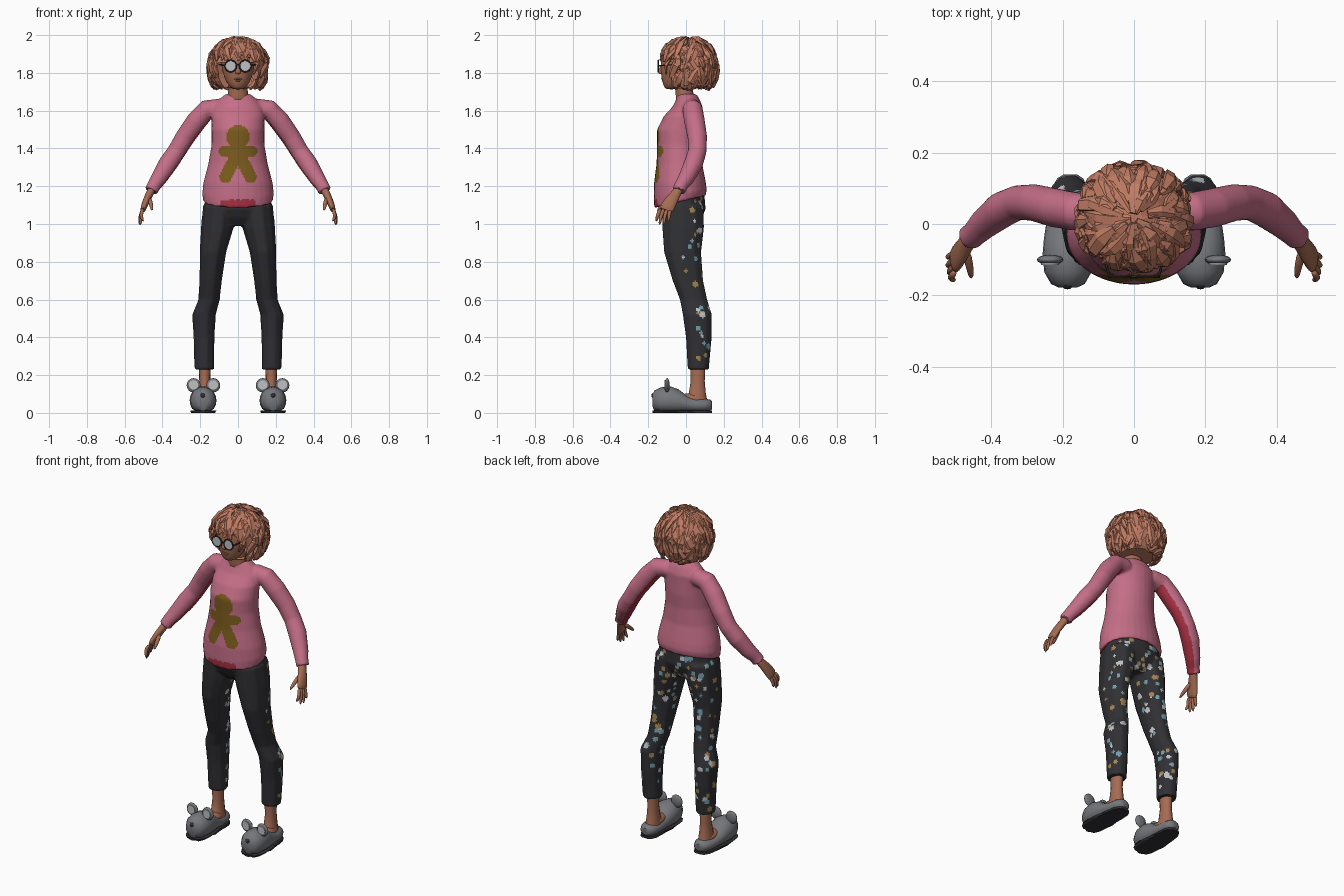
import bpy, bmesh, math, random
from mathutils import Vector, Matrix
from mathutils.kdtree import KDTree

random.seed(4)
if "Cube" in bpy.data.objects:
    bpy.data.objects.remove(bpy.data.objects["Cube"])

X, Y, Z = Vector((1, 0, 0)), Vector((0, 1, 0)), Vector((0, 0, 1))


def material(name, *rgb):
    m = bpy.data.materials.new(name)
    m.use_nodes = True
    m.diffuse_color = (*rgb, 1)
    m.node_tree.nodes["Principled BSDF"].inputs["Base Color"].default_value = (*rgb, 1)
    return m


SKIN = material("skin", .38, .15, .085)
HAIR = material("hair", .53, .2, .125)
PINK = material("pink_wool", .55, .155, .24)
RED = material("red_wool", .40, .03, .055)
BROWN = material("gingerbread_brown", .2, .105, .012)
CHARCOAL = material("charcoal", .03, .03, .035)
GREY = material("slipper_grey", .18, .185, .2)
PALE = material("pale_grey", .52, .53, .55)
BLUE = material("light_blue", .17, .34, .41)
TAN = material("tan", .36, .23, .08)


def sweep(bm, rings, sides=16, axes=None, ref=Y):
    """Skin a tube through rings (x, y, z, a, b, optional tilt) and cap it."""
    pts = [Vector(r[:3]) for r in rings]
    loops = []
    for i, r in enumerate(rings):
        if axes:
            u, v = axes
        else:
            t = (pts[min(i + 1, len(pts) - 1)] - pts[max(i - 1, 0)]).normalized()
            u = t.cross(ref).normalized()
            v = t.cross(u)
        tilt = r[5] if len(r) > 5 else 0
        loop = []
        for k in range(sides):
            a = math.tau * k / sides
            d = v * math.sin(a) * r[4]
            loop.append(bm.verts.new(pts[i] + u * math.cos(a) * r[3] + d + Z * tilt * d.y))
        loops.append(loop)
    for a, b in zip(loops, loops[1:]):
        for k in range(sides):
            bm.faces.new((a[k], a[k - 1], b[k - 1], b[k]))
    bm.faces.new(loops[0])
    bm.faces.new(loops[-1][::-1])


def ball(bm, centre, size, segments=16):
    bmesh.ops.create_uvsphere(bm, u_segments=segments, v_segments=segments // 2, radius=1,
                              matrix=Matrix.Translation(centre) @ Matrix.Diagonal((*size, 1)))


def disc(bm, centre, radius, depth):
    """Short cylinder facing front."""
    bmesh.ops.create_cone(bm, cap_ends=True, segments=20, radius1=radius, radius2=radius, depth=depth,
                          matrix=Matrix.Translation(centre) @ Matrix.Rotation(math.pi / 2, 4, 'X'))


def make(name, bm, mats, smooth=True, subdivide=0, voxel=0):
    bmesh.ops.recalc_face_normals(bm, faces=bm.faces)
    me = bpy.data.meshes.new(name)
    bm.to_mesh(me)
    bm.free()
    ob = bpy.data.objects.new(name, me)
    bpy.context.collection.objects.link(ob)
    if subdivide:
        ob.modifiers.new("round", 'SUBSURF').levels = subdivide
    if voxel:
        mod = ob.modifiers.new("fuse", 'REMESH')
        mod.mode, mod.voxel_size = 'VOXEL', voxel
        soft = ob.modifiers.new("soften", 'SMOOTH')
        soft.factor, soft.iterations = .5, 4
    if subdivide or voxel:
        deps = bpy.context.evaluated_depsgraph_get()
        me = bpy.data.meshes.new_from_object(ob.evaluated_get(deps))
        ob.modifiers.clear()
        ob.data = me
    me.materials.clear()
    for m in mats:
        me.materials.append(m)
    if smooth:
        me.shade_smooth()
        me.set_sharp_from_angle(angle=math.radians(40))
    return ob


def near_segment(x, z, a, b, radius):
    p, a, b = Vector((x, z)), Vector(a), Vector(b)
    t = max(0, min(1, (p - a).dot(b - a) / (b - a).length_squared))
    return (a + (b - a) * t - p).length < radius


# Sweater: torso and sleeves fused together
bm = bmesh.new()
sweep(bm, [(0, y, z, a, b, tilt) for y, z, a, b, tilt in (
    (-.032, 1.118, .183, .136, .24), (-.03, 1.16, .19, .14, .15), (-.032, 1.22, .183, .137, 0),
    (-.035, 1.32, .157, .121, 0), (-.035, 1.42, .14, .118, 0), (-.032, 1.5, .14, .121, 0),
    (-.015, 1.57, .14, .103, 0), (.008, 1.62, .13, .08, 0), (.01, 1.66, .1, .062, 0),
    (.005, 1.688, .066, .05, 0))], 28, (X, Y))
for s in (1, -1):
    sweep(bm, [(s * x, y, z, r, r) for x, y, z, r in (
        (.09, .03, 1.615, .05), (.165, .035, 1.605, .054), (.22, .045, 1.545, .055),
        (.28, .06, 1.46, .052), (.325, .06, 1.385, .049), (.37, .04, 1.32, .051),
        (.42, 0, 1.24, .043), (.447, -.028, 1.2, .036), (.46, -.038, 1.175, .037))], 18)
sweater = make("sweater", bm, [PINK, RED, BROWN], voxel=.008)
for f in sweater.data.polygons:
    (x, y, z), n = f.center, f.normal
    side = math.copysign(1, x)
    under = n.dot(Vector((-.72 * side, .1, -.68)))
    if (abs(x) > .13 and z < 1.58 and under > .76) or (z < 1.17 and n.z < -.7 and abs(x) < .2):
        f.material_index = 1
    elif n.y < -.2 and z < 1.128 and abs(x) < .095:
        f.material_index = 1
    elif n.y < -.1 and abs(x) < .12 and (
            (Vector((x, z)) - Vector((0, 1.46))).length < .063
            or near_segment(x, z, (-.075, 1.385), (.075, 1.385), .028)
            or near_segment(x, z, (0, 1.38), (.065 * side, 1.25), .033)):
        f.material_index = 2

# Trousers: hips and legs fused, with scattered printed spots
bm = bmesh.new()
sweep(bm, [(0, -.018, 1.17, .17, .115), (0, -.018, 1.08, .18, .122),
           (0, -.015, 1.03, .15, .1), (0, -.01, .99, .08, .07)], 16, (X, Y))
for s in (1, -1):
    sweep(bm, [(s * x, y, z, a, b) for x, y, z, a, b in (
        (.1, -.018, 1.1, .085, .115), (.11, -.015, .98, .087, .115), (.132, -.018, .85, .07, .102),
        (.145, .01, .7, .06, .084), (.153, .04, .6, .057, .075), (.18, .06, .52, .063, .08),
        (.18, .068, .4, .056, .071), (.178, .065, .23, .053, .058))], 10, (X, Y))
trousers = make("trousers", bm, [CHARCOAL, BLUE, PALE, TAN], voxel=.008)
faces = trousers.data.polygons
tree = KDTree(len(faces))
for f in faces:
    tree.insert(f.center, f.index)
tree.balance()
printed = [f for f in faces if f.normal.y > -.15 and f.center.z > .25]
for i in range(150):
    seed = random.choice(printed)
    for co, index, dist in tree.find_range(seed.center, random.uniform(.008, .018)):
        if faces[index].normal.dot(seed.normal) > .3:
            faces[index].material_index = 1 + i % 3

# Head with nose, lips and neck
bm = bmesh.new()
sweep(bm, [(0, y, z, a, b) for y, z, a, b in (
    (-.078, 1.712, .025, .028), (-.07, 1.727, .046, .048), (-.058, 1.755, .066, .07),
    (-.048, 1.8, .083, .087), (-.04, 1.85, .092, .097), (-.03, 1.9, .092, .1),
    (-.015, 1.945, .07, .08), (-.01, 1.965, .04, .04))], 16, (X, Y))
sweep(bm, [(0, -.122, 1.85, .008, .01), (0, -.132, 1.82, .011, .012), (0, -.138, 1.803, .018, .014),
           (0, -.13, 1.792, .014, .01)], 8, (X, Y))
ball(bm, (0, -.121, 1.768), (.026, .012, .006), 10)
ball(bm, (0, -.118, 1.759), (.022, .012, .006), 10)
sweep(bm, [(0, -.005, 1.63, .066, .055), (0, -.005, 1.685, .055, .048), (0, -.015, 1.73, .05, .048),
           (0, -.02, 1.79, .052, .05)], 14, (X, Y))
make("head", bm, [SKIN], subdivide=1)

# Glasses
bm = bmesh.new()
for s in (1, -1):
    disc(bm, (s * .039, -.146, 1.836), .029, .006)
make("lenses", bm, [PALE], smooth=False)
bm = bmesh.new()
for s in (1, -1):
    rim = []
    for k in range(21):
        a = math.tau * k / 20
        rim.append((s * .039 + .03 * math.cos(a), -.147, 1.836 + .03 * math.sin(a), .0045, .0045))
    sweep(bm, rim, 6)
    sweep(bm, [(s * .069, -.146, 1.838, .004, .004), (s * .1, -.04, 1.845, .004, .004)], 6, (X, Z))
sweep(bm, [(-.012, -.148, 1.842, .004, .004), (.012, -.148, 1.842, .004, .004)], 6)
make("glasses_frame", bm, [CHARCOAL])


# Hair: an inner cap covered in chunky flat-sided curls
def scalp(theta, phi, scale=1):
    t = math.degrees(theta)
    out = math.sin(theta) if t < 90 else 1 - .25 * ((t - 90) / 60) ** 2
    return Vector((.158 * out * math.sin(phi) * scale, .015 - .153 * out * math.cos(phi) * scale,
                   1.842 + .145 * math.cos(theta) * scale))


bm = bmesh.new()
cap = []
for t in range(8, 160, 15):
    p = scalp(math.radians(t), math.pi / 2, .9)
    cap.append((0, .015, p.z, p.x, p.x * .97))
sweep(bm, cap, 18, (X, Y))
for v in bm.verts:
    v.co += Vector([random.uniform(-.006, .006) for _ in range(3)])
opening = [f for f in bm.faces if f.calc_center_median().y < -.055 and f.calc_center_median().z < 1.865]
bmesh.ops.delete(bm, geom=opening, context='FACES')
for i in range(230):
    phi = random.uniform(-math.pi, math.pi)
    lowest = random.uniform(70, 84) if abs(phi) < .85 else 155
    start = random.uniform(3, lowest - 30)
    end = min(lowest, start + random.uniform(30, 60))
    drift = random.uniform(-.45, .45)
    lift = random.uniform(.92, 1.03)
    width = random.uniform(.014, .026)
    curl = []
    for k, size in enumerate((.45, 1, .9, .3)):
        p = scalp(math.radians(start + (end - start) * k / 3), phi + drift * k / 3,
                  lift + random.uniform(-.03, .04))
        curl.append((*p, width * size, width * size * .5))
    normal = scalp(math.radians((start + end) / 2), phi + drift / 2) - Vector((0, .015, 1.842))
    sweep(bm, curl, 5, ref=normal)
make("hair", bm, [HAIR], smooth=False)

for s, side in ((1, "left"), (-1, "right")):
    # Hand: palm, four fingers and a thumb
    bm = bmesh.new()
    sweep(bm, [(s * x, y, z, a, b) for x, y, z, a, b in (
        (.448, -.03, 1.2, .024, .026), (.468, -.052, 1.16, .021, .026), (.485, -.078, 1.125, .02, .036),
        (.5, -.1, 1.085, .017, .04), (.505, -.108, 1.068, .012, .036))], 12)
    for y, tip_x, tip_y, tip_z in ((-.133, .5, -.158, 1.012), (-.115, .515, -.14, .992),
                                   (-.097, .522, -.118, .992), (-.08, .522, -.092, 1.012)):
        sweep(bm, [(s * .5, y, 1.085, .011, .011), (s * .518, (y + tip_y) / 2 - .006, 1.045, .011, .011),
                   (s * tip_x, tip_y, tip_z, .007, .007)], 8)
    sweep(bm, [(s * .472, -.07, 1.14, .014, .014), (s * .46, -.115, 1.105, .013, .013),
               (s * .455, -.155, 1.07, .007, .007)], 8, ref=X)
    make(side + "_hand", bm, [SKIN], subdivide=1)

    # Ankle and foot
    bm = bmesh.new()
    sweep(bm, [(s * .176, .062, .26, .032, .042), (s * .176, .062, .17, .029, .038),
               (s * .176, .06, .11, .034, .045), (s * .176, .055, .06, .04, .06)], 14, (X, Y))
    ball(bm, (s * .178, .025, .07), (.043, .085, .034))
    make(side + "_foot", bm, [SKIN])

    # Slipper body and sole share the same outline
    outline = [(s * (.185 - .05 * max(y, 0)), y, z, a, b) for y, z, a, b in (
        (-.178, .065, .025, .03), (-.168, .065, .047, .053), (-.135, .066, .066, .069),
        (-.085, .066, .071, .075), (-.04, .06, .067, .065), (0, .048, .061, .046),
        (.05, .04, .056, .038), (.1, .04, .051, .036), (.128, .04, .036, .03), (.138, .04, .02, .02))]
    for part, mat, low, high in (("_slipper", GREY, .012, 1), ("_sole", CHARCOAL, 0, .013)):
        bm = bmesh.new()
        sweep(bm, outline, 20, (X, Z))
        for v in bm.verts:
            if part == "_sole":
                v.co.z = 0 if v.co.z < .04 else high
            v.co.z = max(low, v.co.z)
        make(side + part, bm, [mat])

    # Animal ears and nose on the slipper
    bm, inner = bmesh.new(), bmesh.new()
    for e in (-.052, .052):
        ball(bm, (s * .183 + e, -.1, .146), (.037, .014, .038))
        disc(inner, (s * .183 + e, -.112, .148), .025, .006)
    make(side + "_slipper_ears", bm, [GREY])
    make(side + "_inner_ears", inner, [PALE], smooth=False)
    bm = bmesh.new()
    ball(bm, (s * .186, -.17, .092), (.016, .013, .014), 12)
    make(side + "_slipper_nose", bm, [CHARCOAL])
